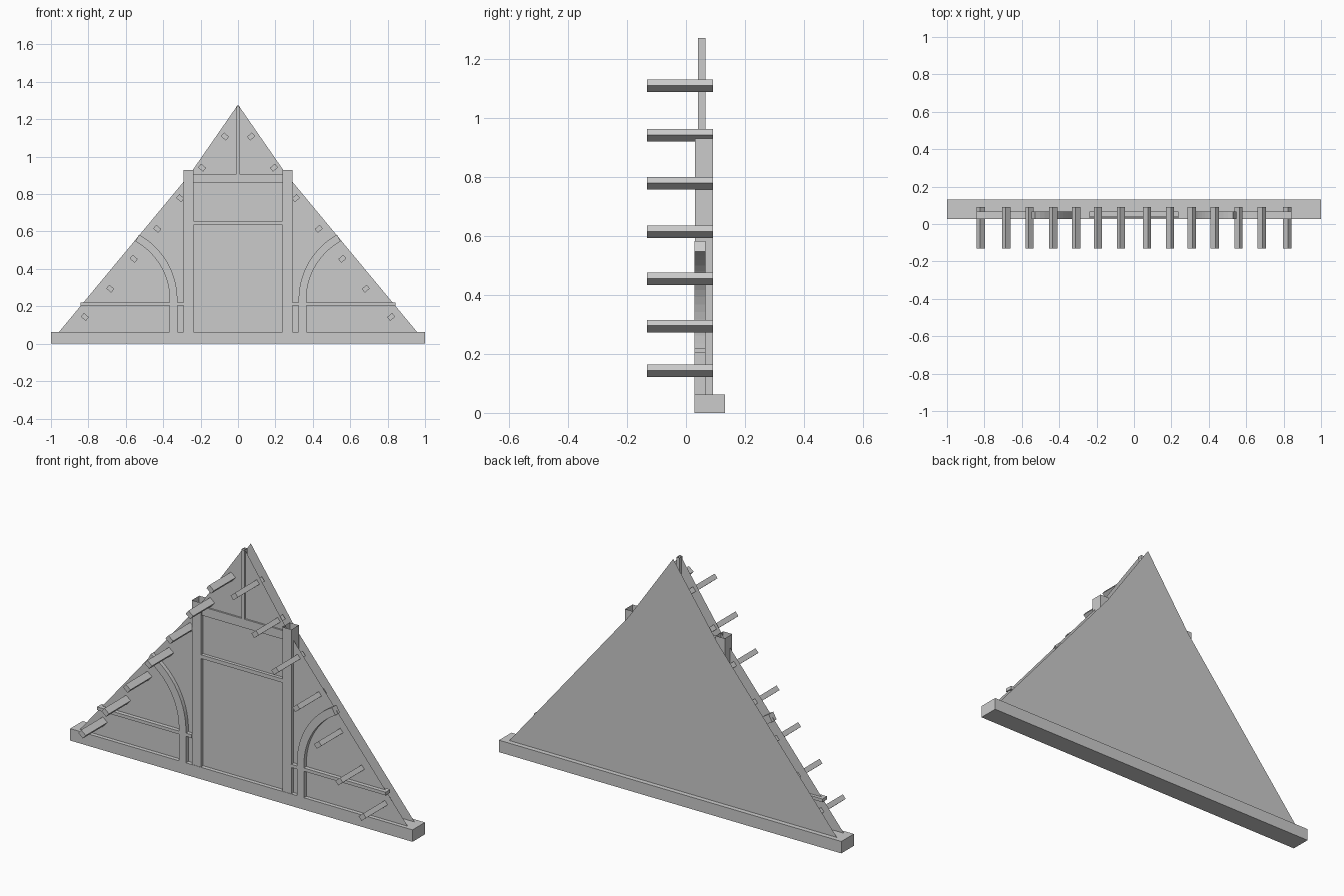
import bpy, bmesh, math
from mathutils import Matrix

if "Cube" in bpy.data.objects:
    bpy.data.objects.remove(bpy.data.objects["Cube"])


def finish(name, bm):
    bmesh.ops.recalc_face_normals(bm, faces=bm.faces)
    mesh = bpy.data.meshes.new(name)
    bm.to_mesh(mesh)
    bm.free()
    obj = bpy.data.objects.new(name, mesh)
    bpy.context.collection.objects.link(obj)
    return obj


def box(name, x, y, z, tilt=0, open_top=False):
    """Box from (min, max) ranges, tilted about its own y axis."""
    bm = bmesh.new()
    bmesh.ops.create_cube(bm, size=1)
    size = [r[1] - r[0] for r in (x, y, z)]
    bmesh.ops.scale(bm, vec=size, verts=bm.verts)
    if open_top:
        ends = [f for f in bm.faces if abs(f.normal.z) > 0.9]
        bmesh.ops.delete(bm, geom=ends, context='FACES_ONLY')
    obj = finish(name, bm)
    mid = [(r[0] + r[1]) / 2 for r in (x, y, z)]
    obj.data.transform(Matrix.Translation(mid) @ Matrix.Rotation(tilt, 4, 'Y'))
    return obj


def arch_brace(name, side):
    """Quarter arch running into a straight leg that stands on the sill."""
    cx, cz, r_out, r_in, steps = 0.722, 0.235, 0.398, 0.357, 14
    bm = bmesh.new()
    rows = [(0, 0.063)] + [(math.radians(61) * i / steps, None) for i in range(steps + 1)]
    strip = []
    for a, z in rows:
        pair = []
        for r in (r_out, r_in):
            px = cx - r * math.cos(a)
            pz = z if z is not None else cz + r * math.sin(a)
            pair.append(bm.verts.new((side * px, 0.028, pz)))
        strip.append(pair)
    for p, q in zip(strip, strip[1:]):
        bm.faces.new((p[0], p[1], q[1], q[0]))
    ext = bmesh.ops.extrude_face_region(bm, geom=bm.faces[:])
    moved = [v for v in ext['geom'] if isinstance(v, bmesh.types.BMVert)]
    bmesh.ops.translate(bm, vec=(0, 0.038, 0), verts=moved)
    return finish(name, bm)


# Sill along the bottom
box("sill_beam", (-1, 1), (0.028, 0.132), (0, 0.063))

# Gable wall: thin front and back skins with a slight kink in the roof line
outline = [(-0.957, 0.063), (0.957, 0.063), (0.26, 0.903), (0, 1.278), (-0.26, 0.903)]
for name, y in (("gable_front_skin", 0.049), ("gable_back_skin", 0.107)):
    bm = bmesh.new()
    bm.faces.new([bm.verts.new((x, y, z)) for x, z in outline])
    finish(name, bm)

# Cross beams and king post between the main posts
box("upper_tie_beam", (-0.238, 0.238), (0.04, 0.066), (0.86, 0.906))
box("middle_rail", (-0.238, 0.238), (0.032, 0.066), (0.635, 0.655))
box("king_post", (-0.009, 0.009), (0.04, 0.066), (0.906, 1.27), open_top=True)

# Purlin end centres, from eaves to ridge
purlins = [(0.819, 0.143), (0.683, 0.294), (0.558, 0.454), (0.432, 0.614),
           (0.309, 0.778), (0.192, 0.941), (0.07, 1.108)]

for side, label in ((-1, "left"), (1, "right")):
    def span(a, b):
        return tuple(sorted((side * a, side * b)))

    # Main post, low rail and curved brace
    box(f"main_post_{label}", span(0.238, 0.291), (0.03, 0.092), (0.063, 0.93), open_top=True)
    box(f"low_rail_{label}", span(0.291, 0.843), (0.028, 0.066), (0.203, 0.22))
    arch_brace(f"arch_brace_{label}", side)

    # Projecting purlins, turned to follow the roof slope
    for i, (x, z) in enumerate(purlins):
        box(f"purlin_{label}_{i + 1}", (side * x - 0.0175, side * x + 0.0175),
            (-0.132, 0.091), (z - 0.013, z + 0.013), -side * math.radians(40))
